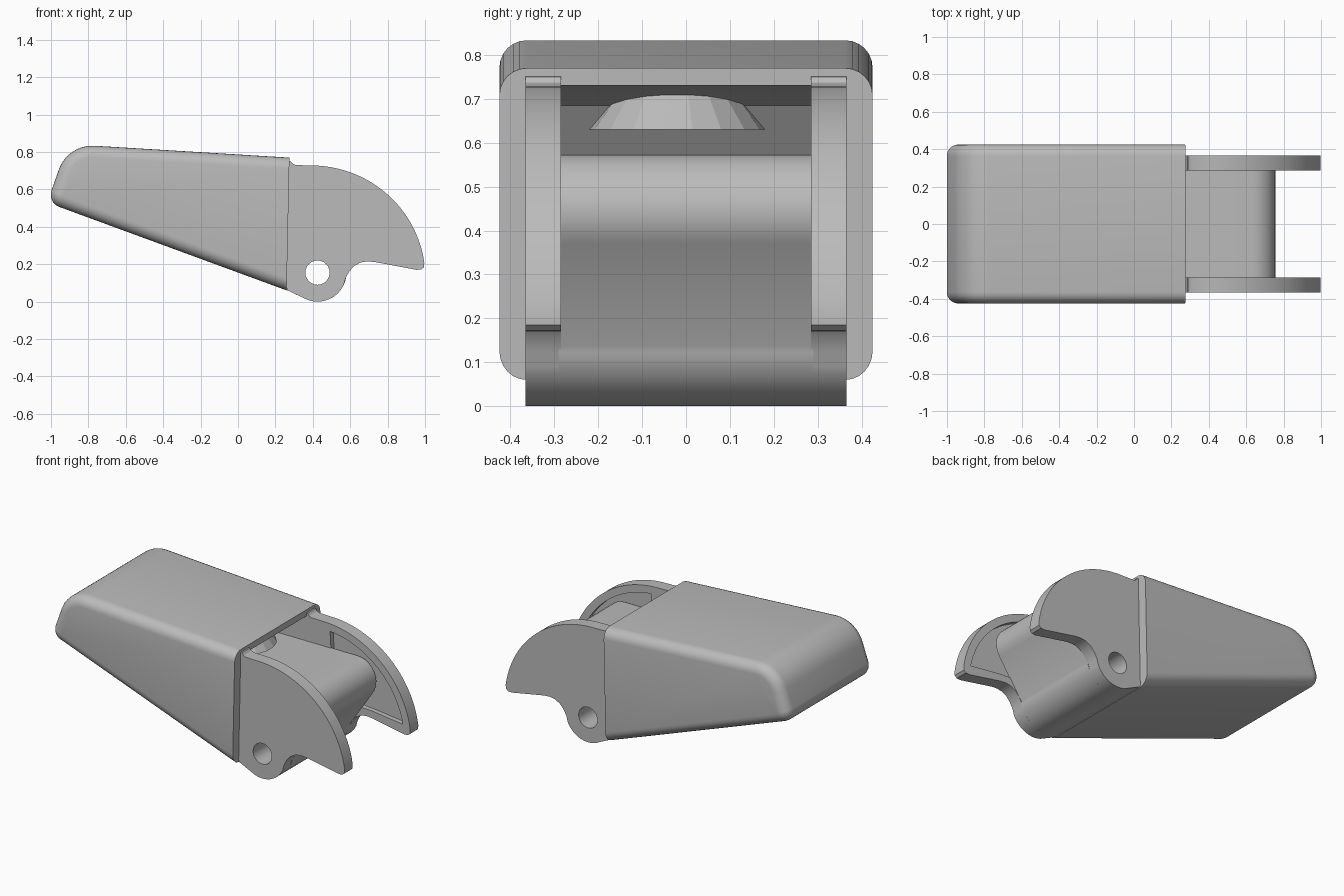
import bpy, bmesh
from math import sin, cos, tan, pi, radians
from mathutils import Vector
from mathutils.geometry import intersect_line_line_2d, intersect_line_line

if "Cube" in bpy.data.objects:
    bpy.data.objects.remove(bpy.data.objects["Cube"])

grey = bpy.data.materials.new("plain grey")
grey.use_nodes = True
grey.diffuse_color = (0.5, 0.5, 0.5, 1)
grey.node_tree.nodes["Principled BSDF"].inputs["Base Color"].default_value = (0.5, 0.5, 0.5, 1)


def arc(cx, cz, rx, rz, a0, a1, n):
    """Points on an elliptical arc in the side plane."""
    angles = [radians(a0 + (a1 - a0) * i / n) for i in range(n + 1)]
    return [(cx + rx * cos(a), cz + rz * sin(a)) for a in angles]


def fillet(corners, n=10):
    """Round each (x, z, radius) corner."""
    out = []
    for i, (x, z, r) in enumerate(corners):
        p = Vector((x, z))
        if r == 0:
            out.append((x, z))
            continue
        u = (Vector(corners[i - 1][:2]) - p).normalized()
        v = (Vector(corners[(i + 1) % len(corners)][:2]) - p).normalized()
        half = u.angle(v) / 2
        t = r / tan(half)
        centre = p + (u + v).normalized() * r / sin(half)
        a, b = p + u * t - centre, p + v * t - centre
        total = a.angle(b)
        for k in range(n + 1):
            f = k / n
            q = (a * sin((1 - f) * total) + b * sin(f * total)) / sin(total)
            out.append(tuple(centre + q))
    return out


def offset(corners, d, fixed):
    """Move the edges of a counterclockwise outline inwards, except one edge."""
    lines = []
    for i, (x, z, r) in enumerate(corners):
        p, q = Vector((x, z, 0)), Vector((*corners[(i + 1) % len(corners)][:2], 0))
        t = (q - p).normalized()
        shift = Vector((-t.y, t.x, 0)) * (0 if i == fixed else d)
        lines.append((p + shift, q + shift))
    out = []
    for i, (x, z, r) in enumerate(corners):
        hit = intersect_line_line(*lines[i - 1], *lines[i])[0]
        out.append((hit.x, hit.y, max(r - d, 0.003) if r else 0))
    return out


def loft(name, layers):
    """Join matching outlines, given as (y, points), into a closed solid."""
    bm = bmesh.new()
    rings = [[bm.verts.new((x, y, z)) for x, z in pts] for y, pts in layers]
    for a, b in zip(rings, rings[1:]):
        for i in range(len(a)):
            j = (i + 1) % len(a)
            bm.faces.new((a[i], a[j], b[j], b[i]))
    bm.faces.new(rings[0][::-1])
    bm.faces.new(rings[-1])
    bmesh.ops.recalc_face_normals(bm, faces=bm.faces)
    mesh = bpy.data.meshes.new(name)
    bm.to_mesh(mesh)
    bm.free()
    mesh.materials.append(grey)
    obj = bpy.data.objects.new(name, mesh)
    bpy.context.collection.objects.link(obj)
    return obj


def prism(name, pts, y0, y1):
    return loft(name, [(y0, pts), (y1, pts)])


def activate(obj):
    bpy.ops.object.select_all(action="DESELECT")
    obj.select_set(True)
    bpy.context.view_layer.objects.active = obj


def cut(obj, cutter):
    mod = obj.modifiers.new("cut", "BOOLEAN")
    mod.operation, mod.solver, mod.object = "DIFFERENCE", "EXACT", cutter
    activate(obj)
    bpy.ops.object.modifier_apply(modifier=mod.name)
    bpy.data.objects.remove(cutter)


def smooth(obj):
    activate(obj)
    bpy.ops.object.shade_smooth_by_angle(angle=radians(30))


def pin_cutter():
    return prism("pin_cutter", arc(0.425, 0.155, 0.065, 0.065, 0, 345, 23), -0.6, 0.6)


# Tapered fingertip shell with rounded long edges and a flat open end
outline = [(0.26, 0.06, 0), (0.275, 0.77, 0), (-0.91, 0.842, 0.19), (-1.02, 0.53, 0.07)]
half_width, edge = 0.425, 0.062
side = []
for k in range(7):
    a = k / 6 * pi / 2
    side.append((half_width - edge * (1 - sin(a)),
                 fillet(offset(outline, edge * (1 - cos(a)), 0))))
shell = loft("fingertip_shell", [(-y, p) for y, p in side[::-1]] + side)

# Pocket in the open end, with a sloping ceiling
pocket = [(0.4, 0.575), (0.4, 0.73), (0.265, 0.73), (0.08, 0.685), (0.0, 0.575)]
cut(shell, prism("pocket_cutter", pocket, -0.285, 0.285))
smooth(shell)

# Flared boss inside the pocket
bpy.ops.mesh.primitive_cone_add(vertices=18, radius1=0.2, radius2=0.12, depth=0.11,
                                location=(0.04, -0.02, 0.685))
boss = bpy.context.object
boss.name = "pocket_boss"
boss.data.materials.append(grey)

# Hinge block: round barrel below, overhanging rounded nose above
barrel = arc(0.425, 0.155, 0.155, 0.155, -110, -6, 16)
nose = fillet([(0.25, 0.575, 0), (0.572, 0.14, 0), (0.877, 0.575, 0.13)])[2:]
block = prism("hinge_block", [(0.25, 0.575), (0.25, 0.067)] + barrel + nose, -0.29, 0.29)
cut(block, pin_cutter())
smooth(block)

# Side ears with a curved back, a hooked tip and a recessed inner face
ear = ([(0.25, 0.1), (0.265, 0.06)] + arc(0.425, 0.155, 0.155, 0.155, -110, -25, 14)
       + [(0.575, 0.125), (0.594, 0.16), (0.62, 0.19), (0.655, 0.209), (0.69, 0.215), (0.73, 0.212),
          (0.955, 0.17), (0.98, 0.172), (0.995, 0.185)]
       + arc(0.39, 0.125, 0.612, 0.603, 8, 90, 24)
       + [(0.31, 0.73), (0.293, 0.737), (0.283, 0.75), (0.25, 0.755)])
recess = ([(0.45, 0.5), (0.55, 0.3), (0.67, 0.26), (0.73, 0.257)]
          + arc(0.39, 0.125, 0.565, 0.556, 11, 85, 20))
for name, s in (("left_ear", 1), ("right_ear", -1)):
    part = prism(name, ear, s * 0.285, s * 0.365)
    cut(part, prism("recess_cutter", recess, s * 0.25, s * 0.315))
    cut(part, pin_cutter())
    smooth(part)
